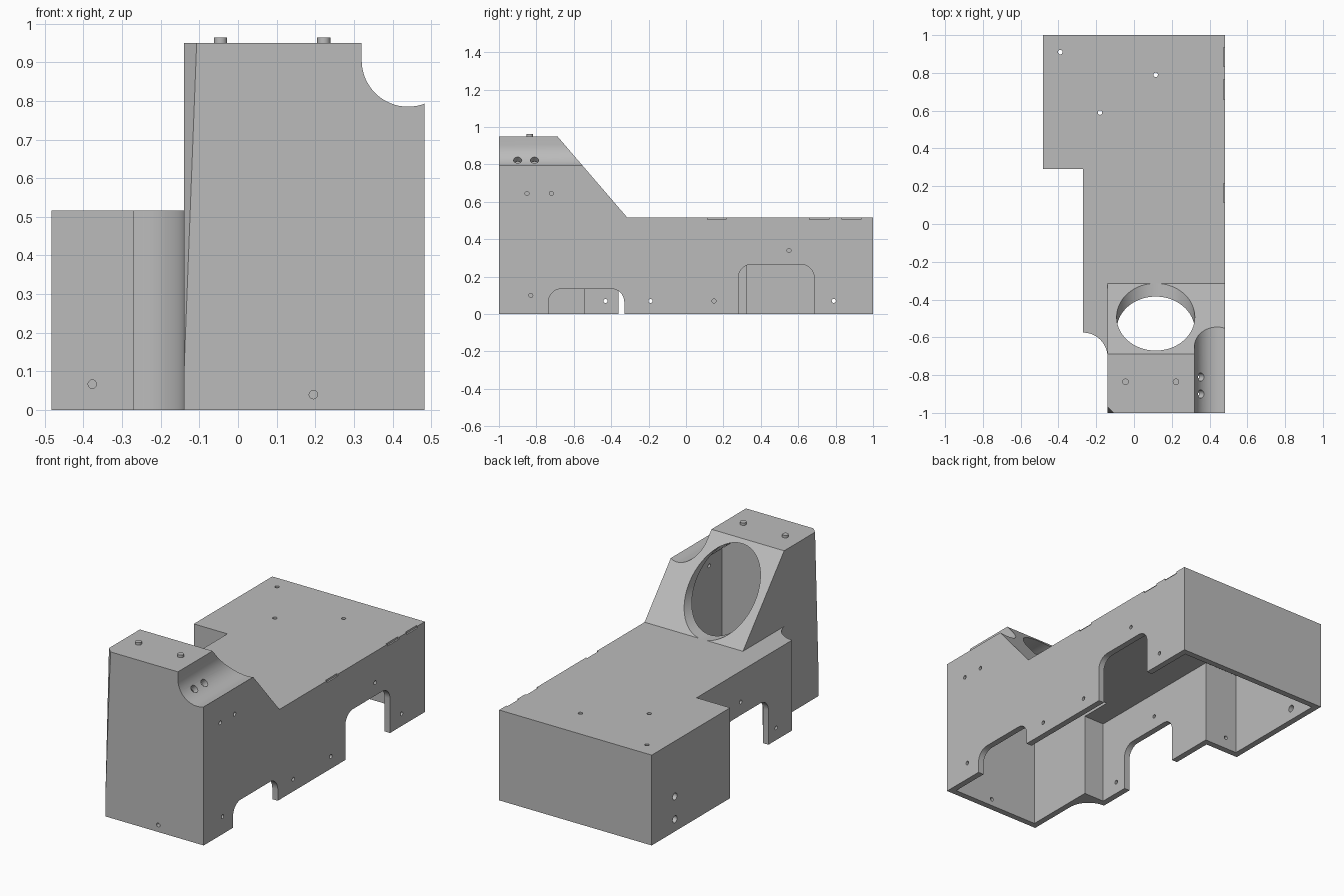
import bpy, bmesh, math
from mathutils import Vector

if "Cube" in bpy.data.objects:
    bpy.data.objects.remove(bpy.data.objects["Cube"])

grey = bpy.data.materials.new("plain_grey")
grey.use_nodes = True
grey.diffuse_color = (0.5, 0.5, 0.5, 1)
grey.node_tree.nodes["Principled BSDF"].inputs["Base Color"].default_value = (0.5, 0.5, 0.5, 1)

WALL = 0.035


def finish(bm, name):
    bmesh.ops.recalc_face_normals(bm, faces=bm.faces)
    mesh = bpy.data.meshes.new(name)
    bm.to_mesh(mesh)
    bm.free()
    mesh.materials.append(grey)
    obj = bpy.data.objects.new(name, mesh)
    bpy.context.collection.objects.link(obj)
    return obj


def prism(name, axis, pts, a, b):
    """Extrude a 2D profile along an axis from a to b."""
    place = {"x": lambda p, t: (t, p[0], p[1]),
             "y": lambda p, t: (p[0], t, p[1]),
             "z": lambda p, t: (p[0], p[1], t)}[axis]
    bm = bmesh.new()
    face = bm.faces.new([bm.verts.new(place(p, a)) for p in pts])
    ext = bmesh.ops.extrude_face_region(bm, geom=[face])
    verts = [v for v in ext["geom"] if isinstance(v, bmesh.types.BMVert)]
    bmesh.ops.translate(bm, verts=verts, vec=Vector(place((0, 0), b - a)))
    return finish(bm, name)


def box(name, x0, x1, y0, y1, z0, z1):
    return prism(name, "z", [(x0, y0), (x1, y0), (x1, y1), (x0, y1)], z0, z1)


def rod(name, start, end, r, sides=24):
    start, end = Vector(start), Vector(end)
    bm = bmesh.new()
    bmesh.ops.create_cone(bm, cap_ends=True, segments=sides, radius1=r, radius2=r,
                          depth=(end - start).length)
    turn = (end - start).to_track_quat("Z", "Y").to_matrix()
    bmesh.ops.rotate(bm, verts=bm.verts, cent=(0, 0, 0), matrix=turn)
    bmesh.ops.translate(bm, verts=bm.verts, vec=(start + end) / 2)
    return finish(bm, name)


def cut(target, cutter):
    mod = target.modifiers.new("cut", "BOOLEAN")
    mod.operation, mod.solver, mod.object = "DIFFERENCE", "EXACT", cutter
    bpy.context.view_layer.objects.active = target
    bpy.ops.object.modifier_apply(modifier=mod.name)
    bpy.data.objects.remove(cutter)


def arc(cx, cy, r, a0, a1, n):
    angles = [math.radians(a0 + (a1 - a0) * i / n) for i in range(n + 1)]
    return [(cx + r * math.cos(t), cy + r * math.sin(t)) for t in angles]


def stepped_body(name, plan, bottom, top, deck, foot, tower_x, groove_r):
    """Plan extruded to tower height, then lowered behind and beside the tower."""
    body = prism(name, "z", plan, bottom, top)
    high = 2
    slope = [(foot, deck), (2, deck), (2, high), (foot - 0.86 * (high - deck), high)]
    cut(body, prism("slope_cutter", "x", slope, -1, 1))
    cut(body, box("side_cutter", -1, tower_x, -0.8, 2, deck, high))
    groove = arc(0.44, 0.905, groove_r, 180, 360, 32)
    groove = [(0.44 - groove_r, high)] + groove + [(0.44 + groove_r, high)]
    cut(body, prism("groove_cutter", "y", groove, -1.1, -0.3))
    return body


# Outer housing
outer_plan = [(-0.14, -1), (0.483, -1), (0.483, 1), (-0.483, 1), (-0.483, 0.29), (-0.27, 0.29)]
outer_plan += arc(-0.27, -0.705, 0.13, 90, 0, 16)
housing = stepped_body("housing", outer_plan, 0, 0.95, 0.517, -0.315, -0.14, 0.12)

# Tapered chamfer on the front tower corner
a, b, c = Vector((-0.14, -1, 0.09)), Vector((-0.107, -1, 0.95)), Vector((-0.14, -0.967, 0.95))
normal = (b - a).cross(c - a).normalized()
if normal.x > 0:
    normal.negate()
bm = bmesh.new()
bm.from_mesh(housing.data)
cutline = bmesh.ops.bisect_plane(bm, geom=bm.verts[:] + bm.edges[:] + bm.faces[:], dist=1e-5,
                                 plane_co=a, plane_no=normal, clear_outer=True)
bmesh.ops.holes_fill(bm, edges=[e for e in bm.edges if e.is_boundary], sides=0)
bmesh.ops.recalc_face_normals(bm, faces=bm.faces)
bm.to_mesh(housing.data)
bm.free()

# Hollow interior, open underneath
inner_plan = [(-0.105, -1 + WALL), (0.448, -1 + WALL), (0.448, 1 - WALL), (-0.448, 1 - WALL),
              (-0.448, 0.325), (-0.235, 0.325), (-0.235, -0.54), (-0.105, -0.54)]
cut(housing, stepped_body("interior", inner_plan, -0.1, 0.915, 0.482, -0.355, -0.105, 0.155))

# Large round opening through the slope
cut(housing, rod("opening_cutter", (0.115, -0.8, 0.723), (0.115, -0.315, 0.723), 0.207, 64))


# Rounded arches along the lower side walls
def arch(y0, y1, height, x0, x1, r=0.07):
    pts = [(y0, -0.1)] + arc(y0 + r, height - r, r, 180, 90, 10)
    pts += arc(y1 - r, height - r, r, 90, 0, 10) + [(y1, -0.1)]
    cut(housing, prism("arch_cutter", "x", pts, x0, x1))


arch(-0.735, -0.33, 0.135, 0.4, 0.6)
arch(0.28, 0.685, 0.265, 0.4, 0.6)
arch(-0.36, 0.04, 0.265, -0.4, -0.2)

# Screw holes in the left wall
for y, z in [(-0.85, 0.645), (-0.72, 0.645), (-0.83, 0.1), (-0.19, 0.07),
             (0.15, 0.07), (0.55, 0.34), (0.79, 0.07)]:
    cut(housing, rod("hole_cutter", (0.4, y, z), (0.6, y, z), 0.011, 16))
# Screw holes in the right wall
for x, y, z, r in [(-0.25, -0.43, 0.07, 0.011), (-0.25, -0.11, 0.34, 0.011),
                   (-0.465, 0.79, 0.07, 0.02), (-0.465, 0.79, 0.2, 0.02)]:
    cut(housing, rod("hole_cutter", (x - 0.06, y, z), (x + 0.06, y, z), r, 16))
# Screw holes in the front-facing walls
for x, y, z in [(-0.377, 0.3, 0.067), (0.195, -0.98, 0.04)]:
    cut(housing, rod("hole_cutter", (x, y - 0.06, z), (x, y + 0.06, z), 0.011, 16))
# Holes in the deck
for x, y in [(-0.39, 0.91), (0.115, 0.79), (-0.18, 0.59)]:
    cut(housing, rod("hole_cutter", (x, y, 0.4), (x, y, 0.6), 0.012, 16))
# Holes in the groove wall
for y in (-0.9, -0.81):
    cut(housing, rod("hole_cutter", (0.44, y, 0.905), (0.315, y, 0.785), 0.022, 20))
# Shallow notches on the deck edge
for y0, y1 in [(0.115, 0.215), (0.66, 0.765), (0.835, 0.935)]:
    cut(housing, box("notch_cutter", 0.474, 0.6, y0, y1, 0.506, 0.6))

# Locating pins on top of the tower
pins = [rod(name, (x, -0.835, 0.94), (x, -0.835, 0.964), 0.017)
        for name, x in (("right_pin", -0.045), ("left_pin", 0.222))]

for obj in [housing] + pins:
    bpy.ops.object.select_all(action="DESELECT")
    obj.select_set(True)
    bpy.context.view_layer.objects.active = obj
    bpy.ops.object.shade_smooth_by_angle(angle=math.radians(30))
